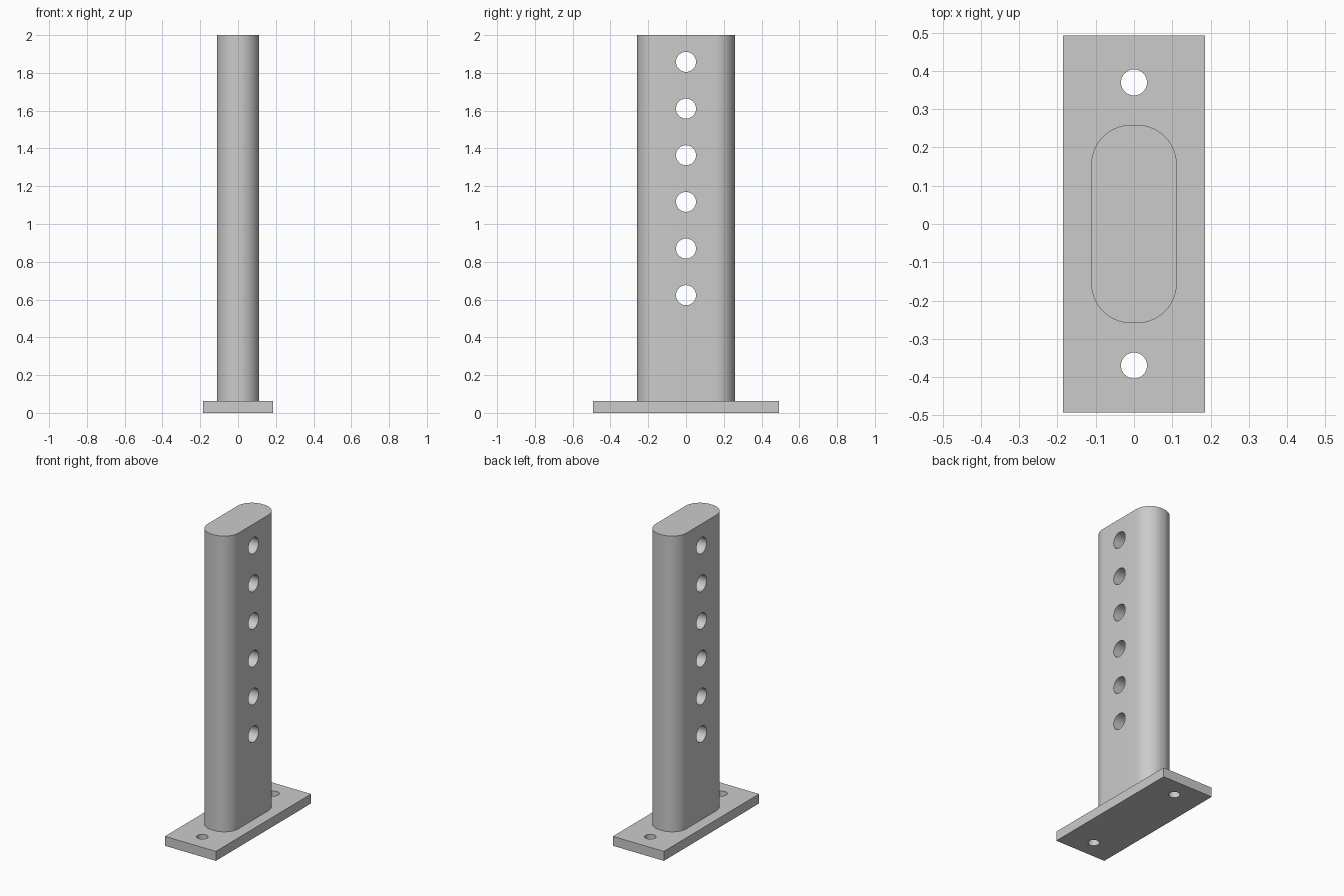
import bpy, bmesh
from math import pi, sin, cos

cube = bpy.data.objects.get("Cube")
if cube:
    bpy.data.objects.remove(cube, do_unlink=True)

PLATE_TOP = 0.062
HEIGHT = 2.0

steel = bpy.data.materials.new("grey steel")
steel.use_nodes = True
GREY = (0.6, 0.6, 0.6, 1)
steel.diffuse_color = GREY
steel.node_tree.nodes["Principled BSDF"].inputs["Base Color"].default_value = GREY


def rounded_outline(half_x, half_y, radius, steps):
    """Counter-clockwise rectangle outline with rounded corners."""
    points = []
    for corner, (sx, sy) in enumerate([(1, 1), (-1, 1), (-1, -1), (1, -1)]):
        for i in range(steps + 1):
            a = (corner + i / steps) * pi / 2
            points.append((sx * (half_x - radius) + radius * cos(a),
                           sy * (half_y - radius) + radius * sin(a)))
    return points


def prism(name, outline, z0, z1):
    bm = bmesh.new()
    base = bm.faces.new([bm.verts.new((x, y, z0)) for x, y in outline])
    grown = bmesh.ops.extrude_face_region(bm, geom=[base], use_keep_orig=True)
    top = [v for v in grown["geom"] if isinstance(v, bmesh.types.BMVert)]
    bmesh.ops.translate(bm, verts=top, vec=(0, 0, z1 - z0))
    bmesh.ops.recalc_face_normals(bm, faces=bm.faces)
    mesh = bpy.data.meshes.new(name)
    bm.to_mesh(mesh)
    bm.free()
    mesh.materials.append(steel)
    obj = bpy.data.objects.new(name, mesh)
    bpy.context.collection.objects.link(obj)
    return obj


def drill(obj, centre, radius, depth, rotation=(0, 0, 0)):
    """Cut a round through-hole and remove the cutter."""
    bpy.ops.mesh.primitive_cylinder_add(vertices=48, radius=radius, depth=depth,
                                        location=centre, rotation=rotation)
    cutter = bpy.context.object
    cutter.hide_render = True
    cutter.data.materials.append(steel)
    mod = obj.modifiers.new("hole", 'BOOLEAN')
    mod.operation = 'DIFFERENCE'
    mod.solver = 'EXACT'
    mod.object = cutter
    bpy.context.view_layer.objects.active = obj
    bpy.ops.object.modifier_apply(modifier=mod.name)
    bpy.data.objects.remove(cutter, do_unlink=True)


# Base plate with two bolt holes
plate = prism("base_plate", [(-0.185, -0.493), (0.185, -0.493),
                             (0.185, 0.493), (-0.185, 0.493)], 0, PLATE_TOP)
for side in (-1, 1):
    drill(plate, (0, side * 0.37, PLATE_TOP / 2), 0.034, 0.3)

# Upright post with a row of cross holes
post = prism("upright_post", rounded_outline(0.112, 0.259, 0.105, 16), PLATE_TOP, HEIGHT)
for i in range(6):
    drill(post, (0, 0, 0.623 + i * 0.247), 0.053, 0.6, (0, pi / 2, 0))

# Smooth curved walls, sharp rims
for obj in (plate, post):
    bpy.ops.object.select_all(action='DESELECT')
    obj.select_set(True)
    bpy.context.view_layer.objects.active = obj
    bpy.ops.object.shade_smooth_by_angle()
